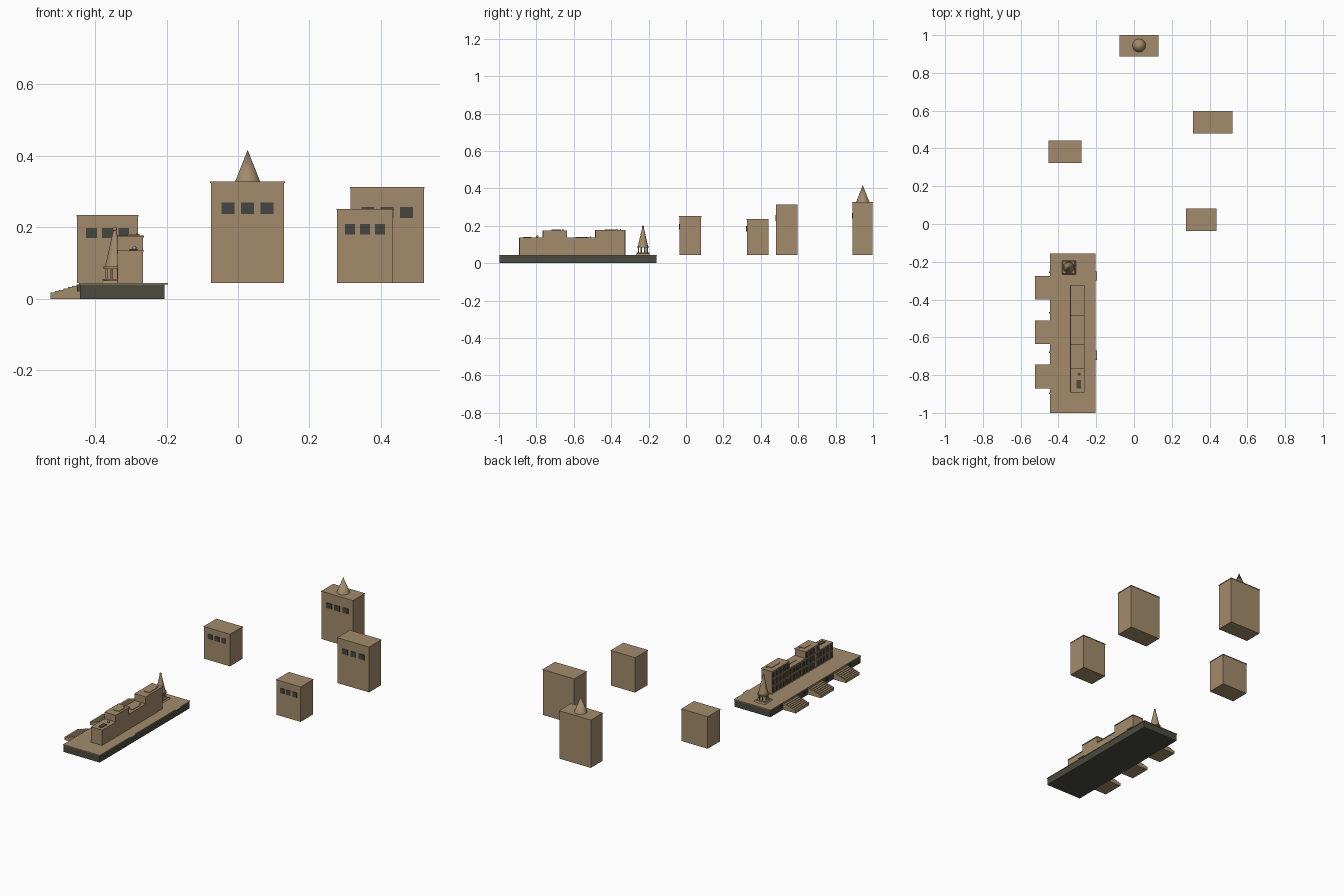
import bpy
import math

cube = bpy.data.objects.get("Cube")
if cube:
    bpy.data.objects.remove(cube)


def material(name, rgb):
    m = bpy.data.materials.new(name)
    m.use_nodes = True
    m.diffuse_color = (*rgb, 1)
    m.node_tree.nodes["Principled BSDF"].inputs["Base Color"].default_value = (*rgb, 1)
    return m


SAND = material("sandstone", (0.37, 0.26, 0.15))
DARK = material("dark_stone", (0.07, 0.07, 0.05))
GLASS = material("window_dark", (0.06, 0.06, 0.05))


def mesh(name, verts, faces, mat):
    me = bpy.data.meshes.new(name)
    me.from_pydata(verts, [], faces)
    me.materials.append(mat)
    ob = bpy.data.objects.new(name, me)
    bpy.context.collection.objects.link(ob)
    return ob


def prism(name, profile, y0, y1, mat):
    """Extrude an x-z profile along y."""
    n = len(profile)
    verts = [(x, y, z) for y in (y0, y1) for x, z in profile]
    faces = [tuple(range(n)), tuple(reversed(range(n, 2 * n)))]
    faces += [(i, i + n, (i + 1) % n + n, (i + 1) % n) for i in range(n)]
    return mesh(name, verts, faces, mat)


def box(name, x0, x1, y0, y1, z0, z1, mat=SAND):
    return prism(name, [(x0, z0), (x1, z0), (x1, z1), (x0, z1)], y0, y1, mat)


def cone(name, x, y, z0, z1, r0, r1, sides=32, turn=0, mat=SAND):
    bpy.ops.mesh.primitive_cone_add(vertices=sides, radius1=r0, radius2=r1, depth=z1 - z0,
                                    location=(x, y, (z0 + z1) / 2), rotation=(0, 0, turn))
    ob = bpy.context.object
    ob.name = name
    ob.data.materials.append(mat)
    if sides > 8:
        bpy.ops.object.shade_smooth_by_angle(angle=math.radians(40))
    return ob


def ball(name, x, y, z, r):
    bpy.ops.mesh.primitive_uv_sphere_add(segments=12, ring_count=8, radius=r, location=(x, y, z))
    ob = bpy.context.object
    ob.name = name
    ob.data.materials.append(SAND)
    bpy.ops.object.shade_smooth()


def arched_window(name, y, z, w, h):
    """Dark arched plate on the west facade, with a sill and a hood."""
    r = w / 2
    arc = [math.pi * i / 8 for i in range(9)]
    outline = [(y - r, z), (y + r, z)] + [(y + r * math.cos(a), z + h - r + r * math.sin(a)) for a in arc]
    n = len(outline)
    verts = [(x, a, b) for x in (WEST - 0.002, WEST + 0.001) for a, b in outline]
    faces = [tuple(reversed(range(n))), tuple(range(n, 2 * n))]
    faces += [(i, (i + 1) % n, (i + 1) % n + n, i + n) for i in range(n)]
    mesh(name, verts, faces, GLASS)
    box(name + "_sill", WEST - 0.004, WEST, y - r - 0.002, y + r + 0.002, z - 0.003, z)


# Quay with paved deck
DECK = 0.044
box("quay_base", -0.442, -0.206, -0.998, -0.157, 0, 0.04, DARK)
box("quay_deck", -0.445, -0.204, -1.0, -0.155, 0.04, DECK)
for y in (-0.275, -0.695):
    box("east_landing", -0.21, -0.196, y - 0.024, y + 0.024, 0.04, DECK)
for y in (-0.255, -0.47, -0.68, -0.895):
    box("mooring_fender", -0.45, -0.44, y - 0.004, y + 0.004, 0.02, 0.04, DARK)

# Stairs down to the water
STEPS = 7
for y in (-0.3375, -0.5725, -0.8075):
    profile = [(-0.44, 0), (-0.525, 0)]
    for i in range(STEPS):
        z = 0.018 + 0.022 * i / (STEPS - 1)
        profile += [(-0.525 + 0.085 * i / STEPS, z), (-0.525 + 0.085 * (i + 1) / STEPS, z)]
    prism("water_stairs", profile, y - 0.0625, y + 0.0625, SAND)

# Palace wings: y start, y end, roof height
WEST, EAST = -0.334, -0.266
WINGS = [(-0.89, -0.765, 0.132), (-0.765, -0.637, 0.172),
         (-0.637, -0.485, 0.132), (-0.485, -0.325, 0.174)]
for y0, y1, top in WINGS:
    box("palace_wing", WEST, EAST, y0, y1, DECK, top)
    box("palace_cornice", WEST - 0.003, EAST + 0.003, y0 - 0.002, y1 + 0.002, top, top + 0.004)
    floors = 3 if top > 0.15 else 2
    rise = (top - DECK) / floors
    bays = round((y1 - y0) / 0.031)
    pitch = (y1 - y0) / bays
    for f in range(floors):
        z = DECK + f * rise
        if f:
            box("floor_band", WEST - 0.004, WEST, y0, y1, z - 0.002, z + 0.002)
        for b in range(bays):
            arched_window("arched_window", y0 + (b + 0.5) * pitch, z + 0.007, 0.016, rise - 0.012)
    for b in range(bays + 1):
        y = y0 + b * pitch
        box("pilaster", WEST - 0.003, WEST, y - 0.002, y + 0.002, DECK, top)

# Roof lights, chimneys and stack
for y0, y1, z in ((-0.435, -0.36, 0.178), (-0.59, -0.52, 0.136), (-0.72, -0.667, 0.176)):
    box("roof_light", -0.309, -0.276, y0, y1, z, z + 0.003)
    box("chimney", -0.286, -0.28, y1 + 0.007, y1 + 0.013, z, z + 0.006)
box("roof_stack", -0.304, -0.281, -0.87, -0.825, 0.136, 0.14, DARK)
cone("roof_urn_foot", -0.29, -0.795, 0.136, 0.14, 0.004, 0.003, 12)
ball("roof_urn", -0.29, -0.795, 0.142, 0.006)

# Open pavilion with spire
PX, PY = -0.345, -0.23
cone("pavilion_plinth", PX, PY, DECK, 0.052, 0.052, 0.044, 4, math.pi / 4)
cone("pavilion_floor", PX, PY, 0.052, 0.056, 0.034, 0.034)
for i in range(8):
    a = math.pi * (i + 0.5) / 4
    cone("pavilion_column", PX + 0.025 * math.cos(a), PY + 0.025 * math.sin(a), 0.056, 0.084, 0.003, 0.003, 10)
cone("pavilion_eaves", PX, PY, 0.084, 0.09, 0.032, 0.032)
cone("pavilion_spire", PX, PY, 0.09, 0.193, 0.027, 0.004)
ball("pavilion_finial", PX, PY, 0.195, 0.006)

# Distant blocks: x0, x1, y0, y1, top, window bottom, window height
BLOCKS = [(-0.45, -0.28, 0.325, 0.44, 0.235, 0.17, 0.028),
          (-0.076, 0.129, 0.89, 0.998, 0.328, 0.238, 0.031),
          (0.277, 0.434, -0.035, 0.08, 0.252, 0.18, 0.03),
          (0.315, 0.52, 0.482, 0.595, 0.313, 0.226, 0.031)]
for x0, x1, y0, y1, top, wz, wh in BLOCKS:
    box("town_block", x0, x1, y0, y1, DECK, top - 0.004)
    box("town_roof", x0 - 0.002, x1 + 0.002, y0 - 0.002, y1 + 0.002, top - 0.004, top)
    w = x1 - x0
    for k in (-1, 0, 1):
        c = (x0 + x1) / 2 + k * w * 0.265
        box("town_window", c - w * 0.088, c + w * 0.088, y0 - 0.003, y0 + 0.001, wz, wz + wh, GLASS)
cone("town_spire", 0.027, 0.945, 0.328, 0.417, 0.035, 0)
